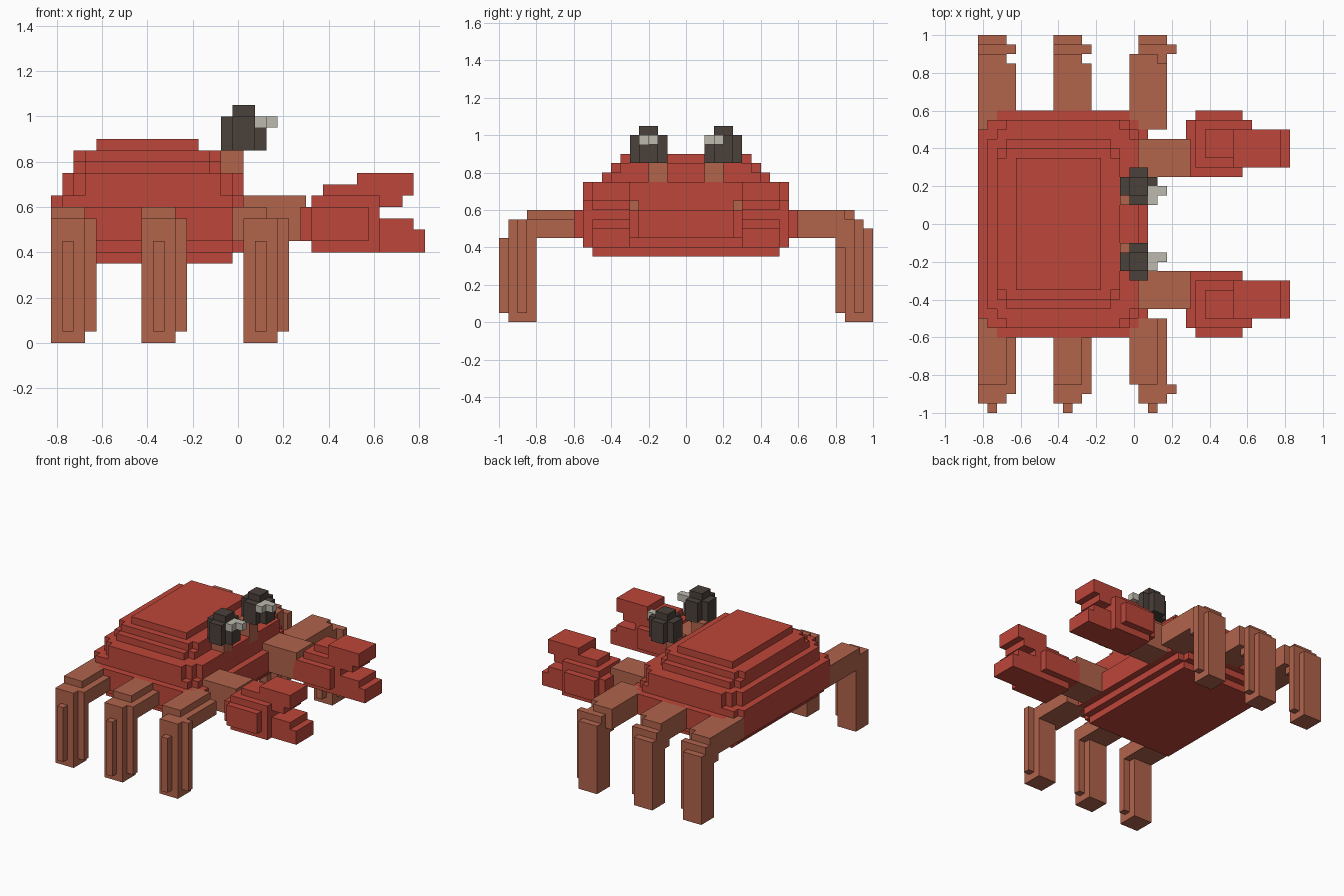
import bpy, bmesh
from mathutils import Matrix, Vector

cube = bpy.data.objects.get("Cube")
if cube:
    bpy.data.objects.remove(cube, do_unlink=True)

S = 0.05  # block size


def material(name, r, g, b):
    m = bpy.data.materials.new(name)
    m.use_nodes = True
    m.diffuse_color = (r, g, b, 1)
    m.node_tree.nodes["Principled BSDF"].inputs["Base Color"].default_value = (r, g, b, 1)
    return m


RED = material("shell red", 0.51, 0.061, 0.042)
BROWN = material("limb brown", 0.44, 0.125, 0.071)
DARK = material("eye dark", 0.07, 0.052, 0.043)
LIGHT = material("eye light", 0.51, 0.49, 0.43)


def finish(name, bm, mat):
    bmesh.ops.recalc_face_normals(bm, faces=bm.faces)
    me = bpy.data.meshes.new(name)
    bm.to_mesh(me)
    bm.free()
    me.materials.append(mat)
    ob = bpy.data.objects.new(name, me)
    bpy.context.collection.objects.link(ob)
    return ob


def blocks(name, mat, boxes, offset=(0, 0, 0), flip=1):
    """Boxes given as (x0, x1, y0, y1, z0, z1); flip=-1 mirrors them in y."""
    bm = bmesh.new()
    for x0, x1, y0, y1, z0, z1 in boxes:
        centre = Vector(((x0 + x1) / 2, flip * (y0 + y1) / 2, (z0 + z1) / 2)) + Vector(offset)
        size = Matrix.Diagonal((x1 - x0, y1 - y0, z1 - z0, 1))
        bmesh.ops.create_cube(bm, size=1, matrix=Matrix.Translation(centre) @ size)
    return finish(name, bm, mat)


def tier(name, x0, x1, y, z0, z1, steps):
    """Slab whose four corners are cut in a staircase."""
    cx, hx = (x0 + x1) / 2, (x1 - x0) / 2
    corner = [(hx, y - steps * S)]
    for i in range(1, steps + 1):
        corner += [(hx - i * S, y - (steps - i + 1) * S), (hx - i * S, y - (steps - i) * S)]
    if steps == 0:
        corner = [(hx, y)]
    back = corner[::-1]
    loop = (corner + [(-a, b) for a, b in back]
            + [(-a, -b) for a, b in corner] + [(a, -b) for a, b in back])
    bm = bmesh.new()
    face = bm.faces.new([bm.verts.new((cx + a, b, z0)) for a, b in loop])
    top = bmesh.ops.extrude_face_region(bm, geom=[face])
    moved = [v for v in top["geom"] if isinstance(v, bmesh.types.BMVert)]
    bmesh.ops.translate(bm, verts=moved, vec=(0, 0, z1 - z0))
    finish(name, bm, RED)


# Stepped shell, from belly to top
tier("belly", -0.725, -0.025, 0.5, 0.35, 0.4, 0)
tier("lower_shell", -0.775, 0.025, 0.55, 0.4, 0.45, 1)
tier("shell_rim", -0.825, 0.075, 0.6, 0.45, 0.6, 2)
tier("rim_top", -0.825, 0.025, 0.55, 0.6, 0.65, 1)
tier("middle_shell", -0.775, 0.025, 0.55, 0.65, 0.7, 2)
tier("upper_middle_shell", -0.775, 0.025, 0.55, 0.7, 0.75, 2)
tier("upper_shell", -0.725, -0.075, 0.45, 0.75, 0.8, 1)
tier("crown", -0.725, -0.075, 0.4, 0.8, 0.85, 1)
tier("shell_cap", -0.625, -0.175, 0.35, 0.85, 0.9, 0)

for side, sy in (("left", 1), ("right", -1)):
    # Arms and claws
    blocks(side + "_arm", BROWN, [(0.0, 0.3, 0.25, 0.45, 0.45, 0.65)], flip=sy)
    blocks(side + "_claw", RED, [
        (0.275, 0.575, 0.25, 0.55, 0.45, 0.6),
        (0.325, 0.575, 0.5, 0.6, 0.45, 0.6),
        (0.325, 0.625, 0.3, 0.55, 0.4, 0.65),
        (0.375, 0.55, 0.35, 0.5, 0.6, 0.7),
        (0.525, 0.775, 0.3, 0.5, 0.65, 0.75),
        (0.6, 0.725, 0.3, 0.5, 0.6, 0.7),
        (0.6, 0.775, 0.3, 0.5, 0.45, 0.55),
        (0.575, 0.825, 0.3, 0.5, 0.4, 0.5)], flip=sy)

    # Eye stalks and eyeballs
    blocks(side + "_eye_stalk", BROWN, [(-0.075, 0.025, 0.1, 0.2, 0.7, 0.86)], flip=sy)
    blocks(side + "_eye", DARK, [
        (-0.025, 0.075, 0.1, 0.3, 0.85, 1.0),
        (-0.075, 0.075, 0.15, 0.25, 0.85, 1.0),
        (0.05, 0.125, 0.15, 0.25, 0.85, 0.95),
        (-0.025, 0.075, 0.15, 0.25, 0.95, 1.05)], flip=sy)
    y = 0.1 if sy > 0 else -0.25
    tip = 0.15 if sy > 0 else -0.2
    blocks(side + "_eye_glint", LIGHT, [
        (0.075, 0.125, y, y + 0.1, 0.95, 1.0),
        (0.12, 0.175, tip, tip + S, 0.95, 1.0)])
blocks("left_eye_corner", DARK, [(0.07, 0.125, 0.2, 0.25, 0.94, 1.0)])

# Walking legs: a thigh reaching out of the shell and a ribbed shin
for place, x in (("rear", -0.825), ("middle", -0.425), ("front", -0.025)):
    shift = S if place == "front" else 0
    inner = 0.55 if place == "middle" else 0.5
    for side, sy in (("left", 1), ("right", -1)):
        reach = 0.9 if sy > 0 else 0.85
        blocks(f"{place}_{side}_thigh", BROWN, [
            (0, 0.2, inner, 0.85, 0.45, 0.55),
            (0, 0.2 if sy > 0 else 0.15, inner, 0.85, 0.5, 0.6),
            (0, 0.15, 0.8, reach, 0.45, 0.6),
            (shift, shift + 0.15, 0.8, 0.95, 0.4, 0.55)], (x, 0, 0), sy)
        y = 0.85 if sy > 0 else -0.95
        blocks(f"{place}_{side}_shin", BROWN, [
            (0, 0.15, 0, 0.15, 0, 0.5),
            (0.05, 0.1, -0.05, 0.02, 0.05, 0.45),
            (0.14, 0.2, 0.05, 0.1, 0.05, 0.55)], (x + shift, y, 0))
